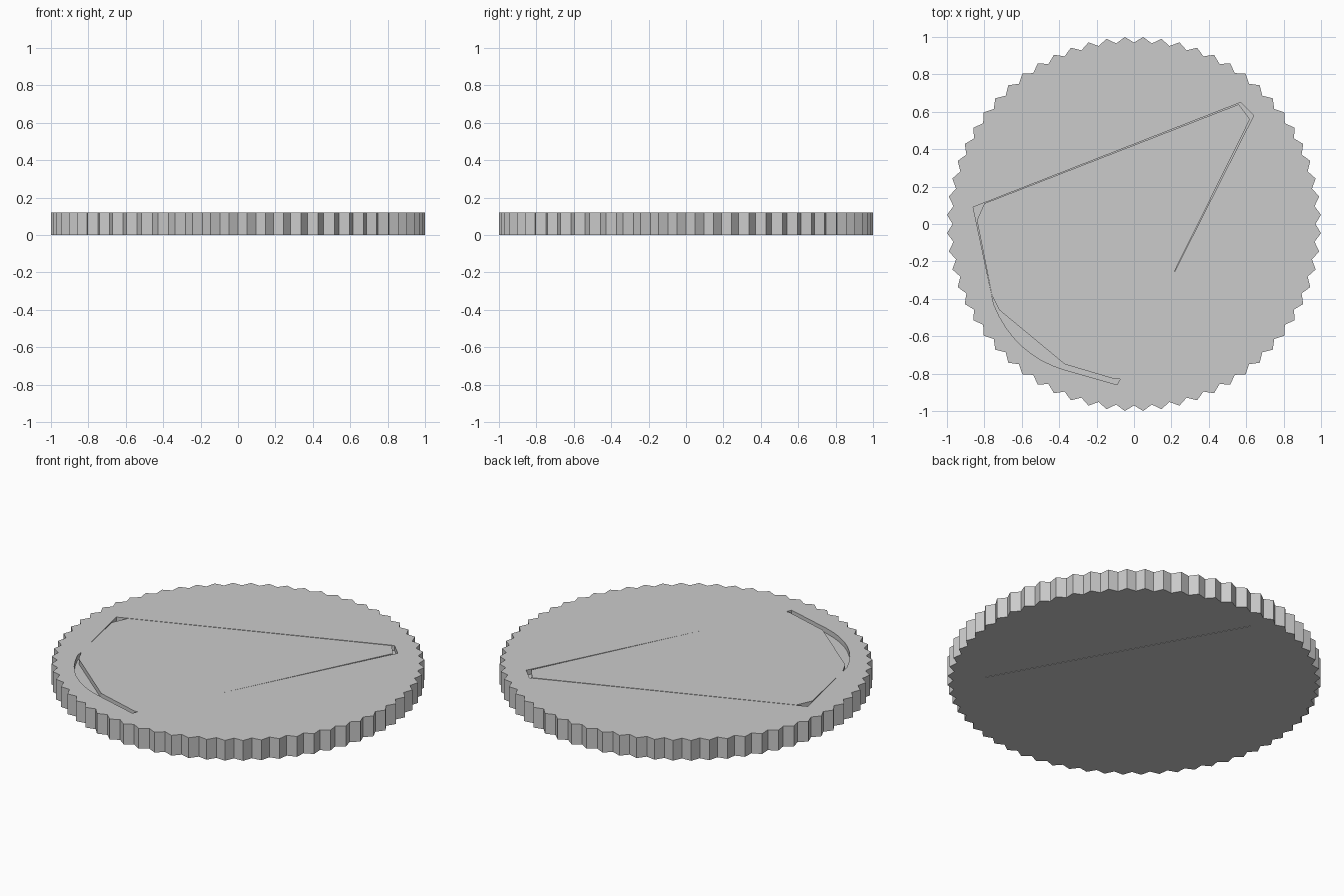
import bpy
from math import sin, cos, pi

cube = bpy.data.objects.get("Cube")
if cube:
    bpy.data.objects.remove(cube, do_unlink=True)

TEETH = 64
TOP = 0.12
RIM, VALLEY = 1.001, 0.97

grey = bpy.data.materials.new("plain grey")
grey.use_nodes = True
grey.diffuse_color = (0.6, 0.6, 0.6, 1)
grey.node_tree.nodes["Principled BSDF"].inputs["Base Color"].default_value = (0.6, 0.6, 0.6, 1)


def prism(name, outline, low, high):
    """Extrude a counter-clockwise outline between two heights."""
    n = len(outline)
    verts = [(x, y, z) for z in (low, high) for x, y in outline]
    faces = [tuple(reversed(range(n))), tuple(range(n, 2 * n))]
    faces += [(i, (i + 1) % n, (i + 1) % n + n, i + n) for i in range(n)]
    mesh = bpy.data.meshes.new(name)
    mesh.from_pydata(verts, [], faces)
    mesh.materials.append(grey)
    obj = bpy.data.objects.new(name, mesh)
    bpy.context.collection.objects.link(obj)
    return obj


def carve(body, name, outline, low, high):
    """Sink an outline into the body."""
    cutter = prism(name, outline, low, high)
    cutter.hide_render = True
    cutter.hide_viewport = True
    cutter.display_type = 'WIRE'
    mod = body.modifiers.new(name, 'BOOLEAN')
    mod.operation = 'DIFFERENCE'
    mod.solver = 'EXACT'
    mod.object = cutter


# Disc with a toothed rim, valleys on the axes
rim = []
for i in range(2 * TEETH):
    r = RIM if i % 2 else VALLEY
    a = pi * i / TEETH
    rim.append((r * cos(a), r * sin(a)))
disc = prism("toothed_disc", rim, 0, TOP)

# Pocket in the top: wedge with one rounded corner
left, tip_a, tip_b, front = (-0.86, 0.09), (0.57, 0.65), (0.64, 0.58), (-0.09, -0.86)
arc_start, arc_mid, arc_end = (-0.75, -0.43), (-0.64, -0.70), (-0.37, -0.78)
curve = []
for k in range(9):
    t = k / 8
    curve.append(tuple((1 - t) ** 2 * a + 2 * t * (1 - t) * b + t * t * c
                       for a, b, c in zip(arc_start, arc_mid, arc_end)))
carve(disc, "top_pocket_cutter", [left] + curve + [front, tip_b, tip_a], TOP - 0.03, TOP + 0.1)

# Flush panel that fills the pocket, leaving slim gaps at its ends
panel = [(-0.80, 0.11), (-0.84, 0.02), (-0.76, -0.38), (-0.72, -0.46),
         (-0.37, -0.75), (-0.10, -0.83), (-0.07, -0.83), (0.62, 0.56), (0.56, 0.64)]
prism("top_panel", panel, TOP - 0.03, TOP)

# Faint outlined panel underneath
under = [(0.64, -0.48), (0.57, 0.65), (0.08, 0.86), (-0.10, 0.86)]
carve(disc, "under_panel_cutter", under, -0.1, 0.002)
